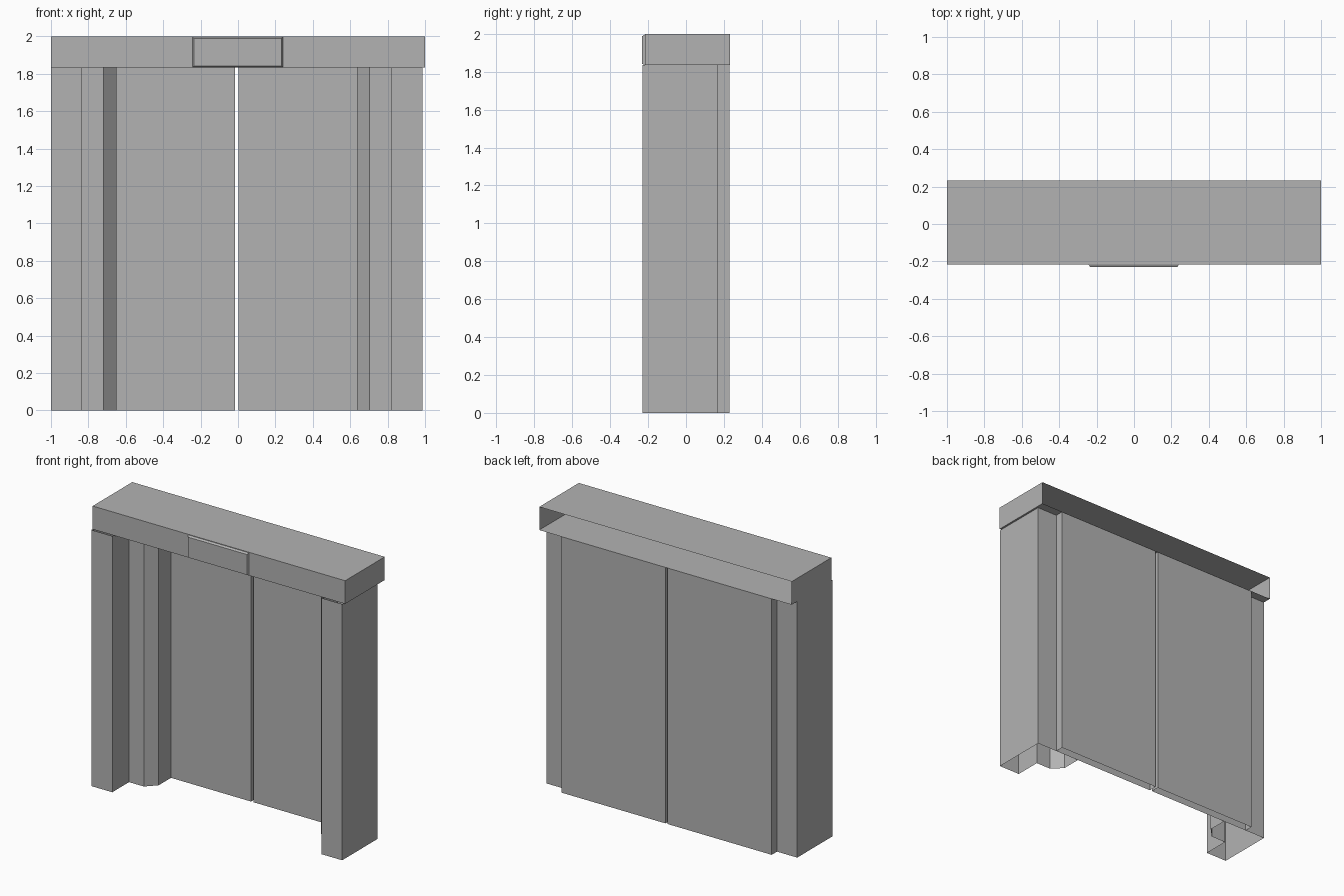
import bpy, bmesh
from mathutils import Vector

if "Cube" in bpy.data.objects:
    bpy.data.objects.remove(bpy.data.objects["Cube"])

H = 1.834        # underside of the header
CX = -0.007      # mirror axis of the doorway
BACK = 0.17      # plane between frame and door leaves

grey = bpy.data.materials.new("dark_grey")
grey.diffuse_color = (0.45, 0.45, 0.45, 1)
grey.use_nodes = True
grey.node_tree.nodes["Principled BSDF"].inputs["Base Color"].default_value = grey.diffuse_color


def finish(name, bm, location=(0, 0, 0)):
    mesh = bpy.data.meshes.new(name)
    bm.to_mesh(mesh)
    bm.free()
    mesh.materials.append(grey)
    ob = bpy.data.objects.new(name, mesh)
    ob.location = location
    bpy.context.collection.objects.link(ob)
    return ob


def mirrored_wall(name, plan, closed):
    """Raise a counter-clockwise plan outline to thin walls, mirrored across the doorway."""
    bm = bmesh.new()
    low = [bm.verts.new((x - CX, y, 0)) for x, y in plan]
    top = [bm.verts.new((x - CX, y, H)) for x, y in plan]
    n = len(plan)
    for i in range(n if closed else n - 1):
        j = (i + 1) % n
        bm.faces.new((low[i], low[j], top[j], top[i]))
    ob = finish(name, bm, (CX, 0, 0))
    # keep the gap between the leaves open
    ob.modifiers.new("Mirror", 'MIRROR').use_mirror_merge = False
    return ob


def open_backed_box(name, lo, hi, bevel=0.0):
    """Box without its rear face; bevel insets the front face."""
    lo, hi = Vector(lo), Vector(hi)
    mid, size = (lo + hi) / 2, hi - lo
    bm = bmesh.new()
    bmesh.ops.create_cube(bm, size=1)
    bm.normal_update()
    rear = [f for f in bm.faces if f.normal.y > 0.9]
    bmesh.ops.delete(bm, geom=rear, context='FACES_ONLY')
    for v in bm.verts:
        front = v.co.y < 0
        v.co = Vector(a * b for a, b in zip(v.co, size))
        if front:
            v.co.x -= bevel if v.co.x > 0 else -bevel
            v.co.z -= bevel if v.co.z > 0 else -bevel
    return finish(name, bm, mid)


# stepped jambs with a chamfered inner corner
mirrored_wall("door_frame", [
    (-0.835, BACK), (-1.0, BACK), (-1.0, -0.23), (-0.835, -0.23),
    (-0.835, -0.04), (-0.718, -0.04), (-0.65, 0.03), (-0.65, BACK)], False)

# sliding door leaves with a slim gap between them
mirrored_wall("door_leaf", [
    (-0.84, BACK), (-0.016, BACK), (-0.016, 0.23), (-0.84, 0.23)], True)

# header across the top, open at the back
open_backed_box("header", (-1, -0.216, H), (1, 0.232, 2.0))

# display panel on the header
open_backed_box("display_panel", (-0.243, -0.231, H), (0.24, -0.216, 1.996), 0.008)
